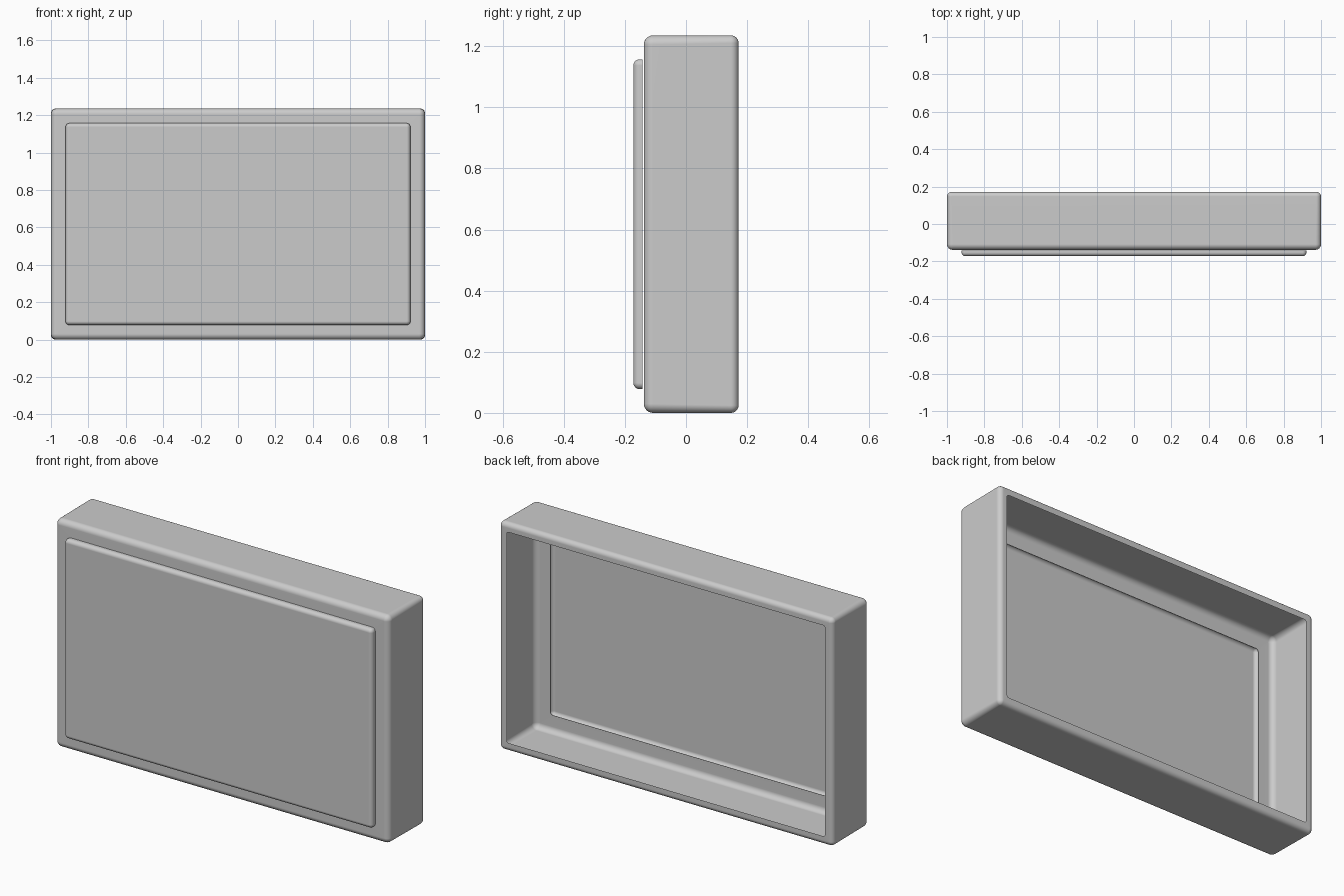
import bpy, bmesh
from math import sin, cos, pi

if "Cube" in bpy.data.objects:
    bpy.data.objects.remove(bpy.data.objects["Cube"])

W, H = 2.0, 1.235          # overall width and height
SEG = 6


def ring(bm, inset, y, r):
    """Rounded rectangle loop in the XZ plane."""
    hx, hz = W / 2 - inset - r, H / 2 - inset - r
    verts = []
    for k, (sx, sz) in enumerate([(1, 1), (-1, 1), (-1, -1), (1, -1)]):
        for i in range(SEG + 1):
            a = (k + i / SEG) * pi / 2
            verts.append(bm.verts.new((sx * hx + r * cos(a), y,
                                       H / 2 + sz * hz + r * sin(a))))
    return verts


def rounded(inset, y, r, side):
    """Quarter-round edge from a side wall onto a face; side -1 front, 1 back."""
    out = []
    for i in range(SEG + 1):
        a = i / SEG * pi / 2
        t = r * (1 - cos(a))
        out.append((inset + t, y + side * r * (sin(a) - 1), max(r - t, 0.002)))
    return out


def shell(name, profile, cap=False):
    """Loft the profile rings into one thin skin."""
    bm = bmesh.new()
    rings = [ring(bm, *p) for p in profile]
    n = len(rings[0])
    for a, b in zip(rings, rings[1:]):
        for i in range(n):
            j = (i + 1) % n
            bm.faces.new((a[j], a[i], b[i], b[j]))
    if cap:
        bm.faces.new(rings[-1][::-1])
    bmesh.ops.recalc_face_normals(bm, faces=bm.faces)
    # make the normals point outward
    top = max(bm.faces, key=lambda f: f.calc_center_median().z)
    if top.normal.z < 0:
        bmesh.ops.reverse_faces(bm, faces=bm.faces)
    mesh = bpy.data.meshes.new(name)
    bm.to_mesh(mesh)
    bm.free()
    ob = bpy.data.objects.new(name, mesh)
    bpy.context.collection.objects.link(ob)
    bpy.ops.object.select_all(action='DESELECT')
    bpy.context.view_layer.objects.active = ob
    ob.select_set(True)
    bpy.ops.object.shade_smooth_by_angle(angle=0.6)
    ob.modifiers.new("even_shading", 'WEIGHTED_NORMAL').keep_sharp = True
    return ob


# Casing: back lip, rounded back edge, side wall, rounded front edge, front border
shell("casing",
      [(0.047, 0.172, 0.012)]
      + rounded(0, 0.172, 0.025, 1)[::-1]
      + rounded(0, -0.138, 0.03, -1)
      + [(0.092, -0.138, 0.015)])

# Raised front panel: shallow cover held just in front of the border
shell("front_panel",
      [(0.078, -0.142, 0.02)] + rounded(0.078, -0.172, 0.02, -1), cap=True)
